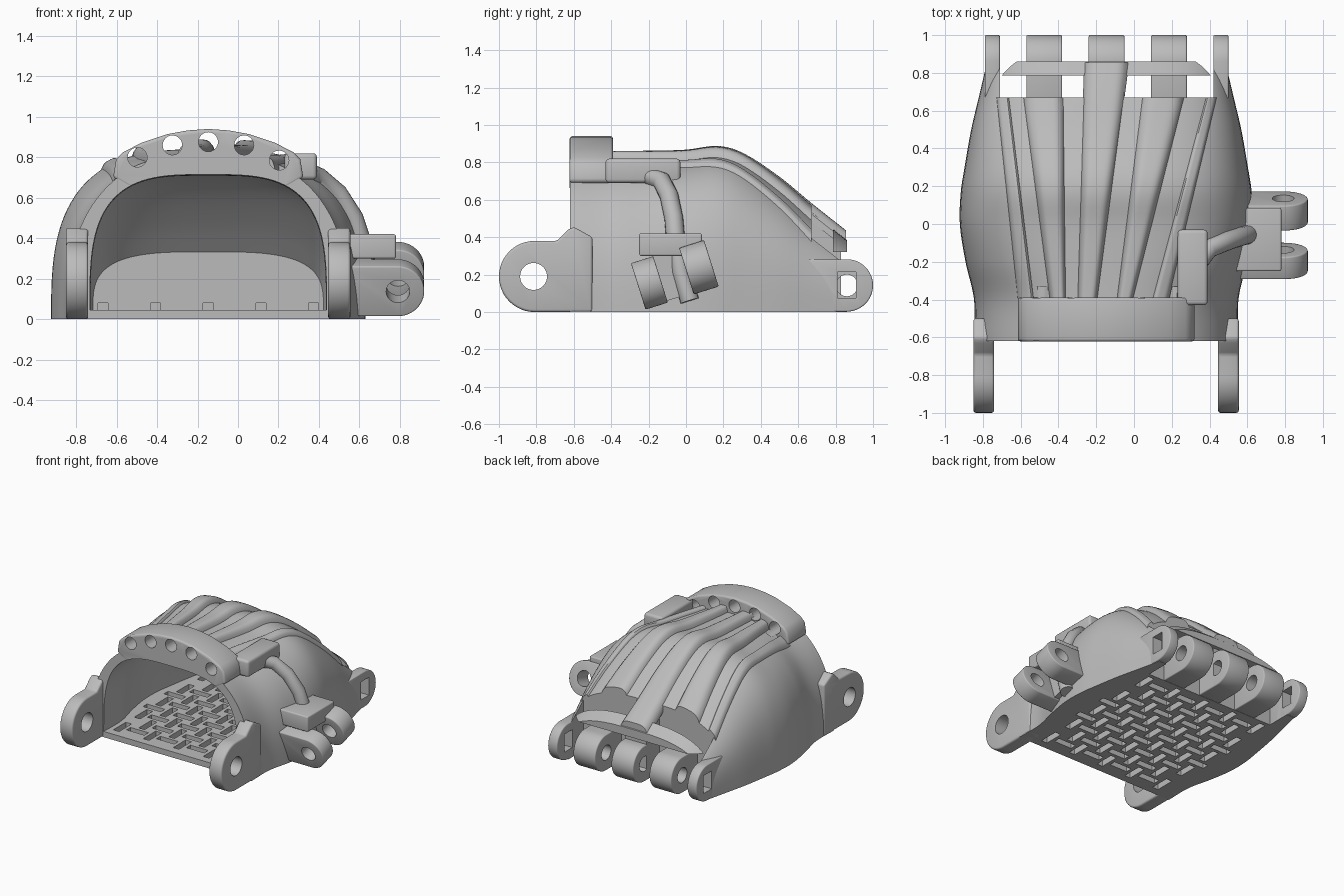
import bpy, bmesh, math
from mathutils import Matrix, Vector

if "Cube" in bpy.data.objects:
    bpy.data.objects.remove(bpy.data.objects["Cube"], do_unlink=True)

grey = bpy.data.materials.new("matte_grey")
grey.use_nodes = True
grey.diffuse_color = (0.5, 0.5, 0.5, 1)
grey.node_tree.nodes["Principled BSDF"].inputs["Base Color"].default_value = (0.5, 0.5, 0.5, 1)

CX = -0.147


def finish(name, bm, bevel=0):
    bmesh.ops.recalc_face_normals(bm, faces=bm.faces)
    me = bpy.data.meshes.new(name)
    bm.to_mesh(me)
    bm.free()
    ob = bpy.data.objects.new(name, me)
    bpy.context.collection.objects.link(ob)
    me.materials.append(grey)
    if bevel:
        mod = ob.modifiers.new("soft_edges", "BEVEL")
        mod.width, mod.segments, mod.angle_limit = bevel, 3, math.radians(40)
        apply(ob, mod)
    return ob


def apply(ob, mod):
    bpy.context.view_layer.objects.active = ob
    bpy.ops.object.modifier_apply(modifier=mod.name)


def cut(ob, cutter, keep=False):
    mod = ob.modifiers.new("cut", "BOOLEAN")
    mod.operation, mod.solver, mod.object = "DIFFERENCE", "EXACT", cutter
    apply(ob, mod)
    if not keep:
        bpy.data.objects.remove(cutter, do_unlink=True)


def loft(name, loops):
    """Skin closed loops of equal length and cap both ends."""
    bm = bmesh.new()
    rows = [[bm.verts.new(p) for p in loop] for loop in loops]
    for a, b in zip(rows, rows[1:]):
        for i in range(len(a)):
            j = (i + 1) % len(a)
            bm.faces.new((a[i], a[j], b[j], b[i]))
    bm.faces.new(rows[0])
    bm.faces.new(rows[-1])
    return finish(name, bm)


def prism(name, pts, lo, hi, axis="x", bevel=0):
    """Extrude a profile: (y, z) along x, or (x, z) along y."""
    place = (lambda d, p: (d, p[0], p[1])) if axis == "x" else (lambda d, p: (p[0], d, p[1]))
    bm = bmesh.new()
    a, b = ([bm.verts.new(place(d, p)) for p in pts] for d in (lo, hi))
    n = len(pts)
    for i in range(n):
        bm.faces.new((a[i], a[(i + 1) % n], b[(i + 1) % n], b[i]))
    bm.faces.new(a)
    bm.faces.new(b)
    return finish(name, bm, bevel)


def box(name, x0, x1, y0, y1, z0, z1, bevel=0):
    return prism(name, [(y0, z0), (y1, z0), (y1, z1), (y0, z1)], x0, x1, "x", bevel)


def arc(cx, cy, r, a0, a1, n=24):
    return [(cx + r * math.cos(math.radians(a0 + (a1 - a0) * i / n)),
             cy + r * math.sin(math.radians(a0 + (a1 - a0) * i / n))) for i in range(n + 1)]


def disc(cx, cy, r, n=32):
    return arc(cx, cy, r, 0, 360, n)[:-1]


# Dome stations: y, half width, height, squareness of the arch
STATIONS = [(-0.62, 0.70, 0.82, 2.5), (-0.4, 0.70, 0.815, 2.5), (-0.2, 0.745, 0.815, 2.8),
            (0, 0.775, 0.82, 3), (0.17, 0.77, 0.84, 3), (0.3, 0.75, 0.805, 3),
            (0.5, 0.715, 0.675, 3), (0.67, 0.675, 0.535, 3), (0.86, 0.63, 0.385, 3)]


def station(y):
    y = max(-0.62, min(0.86, y))
    k = max(i for i in range(len(STATIONS) - 1) if STATIONS[i][0] <= y + 1e-6)
    p0, p1, p2, p3 = (STATIONS[max(0, min(len(STATIONS) - 1, k + d))] for d in (-1, 0, 1, 2))
    t, w = (y - p1[0]) / (p2[0] - p1[0]), p2[0] - p1[0]
    out = []
    for c in (1, 2, 3):
        m1 = (p2[c] - p0[c]) / (p2[0] - p0[0]) * w
        m2 = (p3[c] - p1[c]) / (p3[0] - p1[0]) * w
        out.append((2*t**3 - 3*t*t + 1) * p1[c] + (t**3 - 2*t*t + t) * m1
                   + (3*t*t - 2*t**3) * p2[c] + (t**3 - t*t) * m2)
    return out


def top(x, y):
    a, b, n = station(y)
    return b * max(0, 1 - abs((x - CX) / a) ** n) ** (1 / n)


def side(z, y):
    a, b, n = station(y)
    return CX + a * max(0, 1 - (z / b) ** n) ** (1 / n)


def arch(y, a, b, n, floor=0, steps=56):
    loop = []
    for i in range(steps + 1):
        t = math.pi * i / steps
        c, s = math.cos(t), max(0, math.sin(t))
        loop.append((CX + a * math.copysign(abs(c) ** (2 / n), c), y,
                     floor + (b - floor) * s ** (2 / n)))
    return loop


def span(lo, hi, n):
    return [lo + (hi - lo) * i / n for i in range(n + 1)]


# Hollow palm shell
shell = loft("palm_shell", [arch(y, *station(y)) for y in span(-0.62, 0.86, 44)])
inner = []
for y in span(-0.7, 0.63, 36):
    a, b, n = station(y)
    ease = max(0, min(1, (y - 0.15) / 0.48))
    inner.append(arch(y, a - 0.115, b - 0.105 - 0.13 * ease, 3.3, 0.045))
cavity = loft("cavity", inner)

# Arched band around the wrist opening, with cord holes
right_half = [(0.47, 0.70), (0.455, 0.79), (0.42, 0.825), (0.33, 0.872), (0.2, 0.915), (0.1, 0.933)]
band_outline = ([(CX + x, z) for x, z in right_half] + [(CX, 0.94)]
                + [(CX - x, z) for x, z in reversed(right_half)] + [(CX - 0.3, 0.6), (CX + 0.3, 0.6)])
band = prism("wrist_band", band_outline, -0.622, -0.39, "y", 0.015)
cut(band, cavity, keep=True)
cut(shell, cavity)
for dx, z in [(-0.35, 0.80), (-0.177, 0.86), (0, 0.876), (0.177, 0.86), (0.35, 0.785)]:
    for part in (band, shell):
        cut(part, prism("hole", disc(CX + dx, z, 0.048), -0.7, -0.33, "y"))

# Knuckle windows and the space beneath the rear bar
for x0, x1 in ((-0.71, -0.24), (-0.05, 0.42)):
    cut(shell, box("window", x0, x1, 0.67, 0.785, -1, 1.5))
cut(shell, box("undercut", -0.71, 0.42, 0.67, 1.2, -1, 0.32))

# Woven vent slots in the floor
bm = bmesh.new()
for i in range(-4, 5):
    for j in range(9):
        sx, sy = (0.155, 0.05) if (i + j) % 2 else (0.05, 0.155)
        y = -0.48 + 0.13 * j
        if abs(i) * 0.13 + sx / 2 > station(y)[0] - 0.14:
            continue
        bmesh.ops.create_cube(bm, size=1, matrix=Matrix.Translation((CX + 0.13 * i, y, 0))
                              @ Matrix.Diagonal((sx, sy, 0.16, 1)))
cut(shell, finish("slots", bm))


# Raised panels that leave cord channels between them
def panel(name, l0, l1, r0, r1, end=0.67, h=0.048):
    loops = []
    for y in span(-0.42, end, 30):
        t = (y + 0.38) / 1.05
        l, r = l0 + (l1 - l0) * t, r0 + (r1 - r0) * t
        us = span(0, 1, 12)
        loop = [(l + (r - l) * u, y, top(l + (r - l) * u, y) - 0.01
                 + (h + 0.01) * (1 - abs(2 * u - 1) ** 5)) for u in us]
        loops.append(loop + [(r, y, top(r, y) - 0.05), (l, y, top(l, y) - 0.05)])
    return loft(name, loops)


panel("left_finger_panel", -0.45, -0.59, -0.36, -0.37)
panel("centre_panel", -0.30, -0.27, -0.19, -0.05, 0.855)
panel("right_finger_panel", -0.09, 0.04, 0.0, 0.27)
panel("outer_lip_a", -0.62, -0.73, -0.53, -0.66, h=0.025)
panel("outer_lip_b", 0.1, 0.38, 0.19, 0.44, h=0.025)

# Wrist hinge ears
for name, x0 in (("right_wrist_ear", -0.85), ("left_wrist_ear", 0.445)):
    outline = arc(-0.81, 0.19, 0.19, 90, 270) + [(-0.5, 0), (-0.5, 0.4), (-0.6, 0.455),
                                                 (-0.63, 0.44), (-0.69, 0.38)]
    ear = prism(name, outline, x0, x0 + 0.11, "x", 0.014)
    cut(ear, prism("hole", disc(-0.815, 0.19, 0.072), -2, 2))

# Knuckle hinge lugs: square sockets outside, round holes within
for k, (x0, x1) in enumerate([(-0.79, -0.71), (-0.57, -0.38), (-0.24, -0.05), (0.09, 0.28), (0.42, 0.50)]):
    outline = arc(0.86, 0.142, 0.14, -90, 90) + [(0.64, 0.282), (0.64, 0.002)]
    lug = prism("knuckle_lug_%d" % (k + 1), outline, x0, x1, "x", 0.008)
    if k in (0, 4):
        cut(lug, box("socket", -2, 2, 0.81, 0.91, 0.075, 0.215))
        cut(shell, box("socket", x0 - 0.1, x1 + 0.1, 0.81, 0.91, 0.075, 0.215))
    else:
        cut(lug, prism("hole", disc(0.86, 0.142, 0.058), -2, 2))
box("bar_post", -0.24, -0.05, 0.64, 0.83, 0.01, 0.36)

# Thumb hinge, tilted about x
tilt = Matrix.Translation((0, -0.055, 0.2)) @ Matrix.Rotation(math.radians(17.5), 4, "X")
for name, y0, y1 in (("thumb_prong_front", -0.21, -0.085), ("thumb_prong_rear", 0.06, 0.2)):
    prong = prism(name, arc(0.79, 0, 0.13, -90, 90) + [(0.5, 0.13), (0.5, -0.13)], y0, y1, "y", 0.008)
    cut(prong, prism("hole", disc(0.79, 0, 0.058), -1, 1, "y"))
    prong.data.transform(tilt)
root = box("thumb_root", 0.52, 0.66, -0.2, 0.19, -0.12, 0.13)
root.data.transform(tilt)
box("thumb_cap", 0.48, 0.78, -0.25, 0.085, 0.3, 0.42, 0.01)

# Cord guide pad and the tube leading down to the thumb
box("cord_pad", 0.23, 0.39, -0.43, -0.03, 0.69, 0.82, 0.02)
path = [(-0.19, 0.72), (-0.13, 0.70), (-0.09, 0.62), (-0.065, 0.5), (-0.055, 0.38),
        (-0.03, 0.22), (0.02, 0.06)]
centres = [Vector((side(z, y) + 0.015, y, z)) for y, z in path]
loops = []
for i, c in enumerate(centres):
    d = (centres[min(i + 1, len(centres) - 1)] - centres[max(i - 1, 0)]).normalized()
    u = d.cross(Vector((0, 1, 0))).normalized()
    v = d.cross(u)
    loops.append([c + 0.05 * (u * p + v * q) for p, q in disc(0, 0, 1, 20)])
tube = loft("thumb_cord_tube", loops)

# Smooth shading with crisp edges
bpy.ops.object.select_all(action="DESELECT")
for ob in bpy.data.objects:
    if ob.type == "MESH" and grey.name in ob.data.materials:
        ob.select_set(True)
        bpy.context.view_layer.objects.active = ob
bpy.ops.object.shade_smooth_by_angle(angle=math.radians(35))
